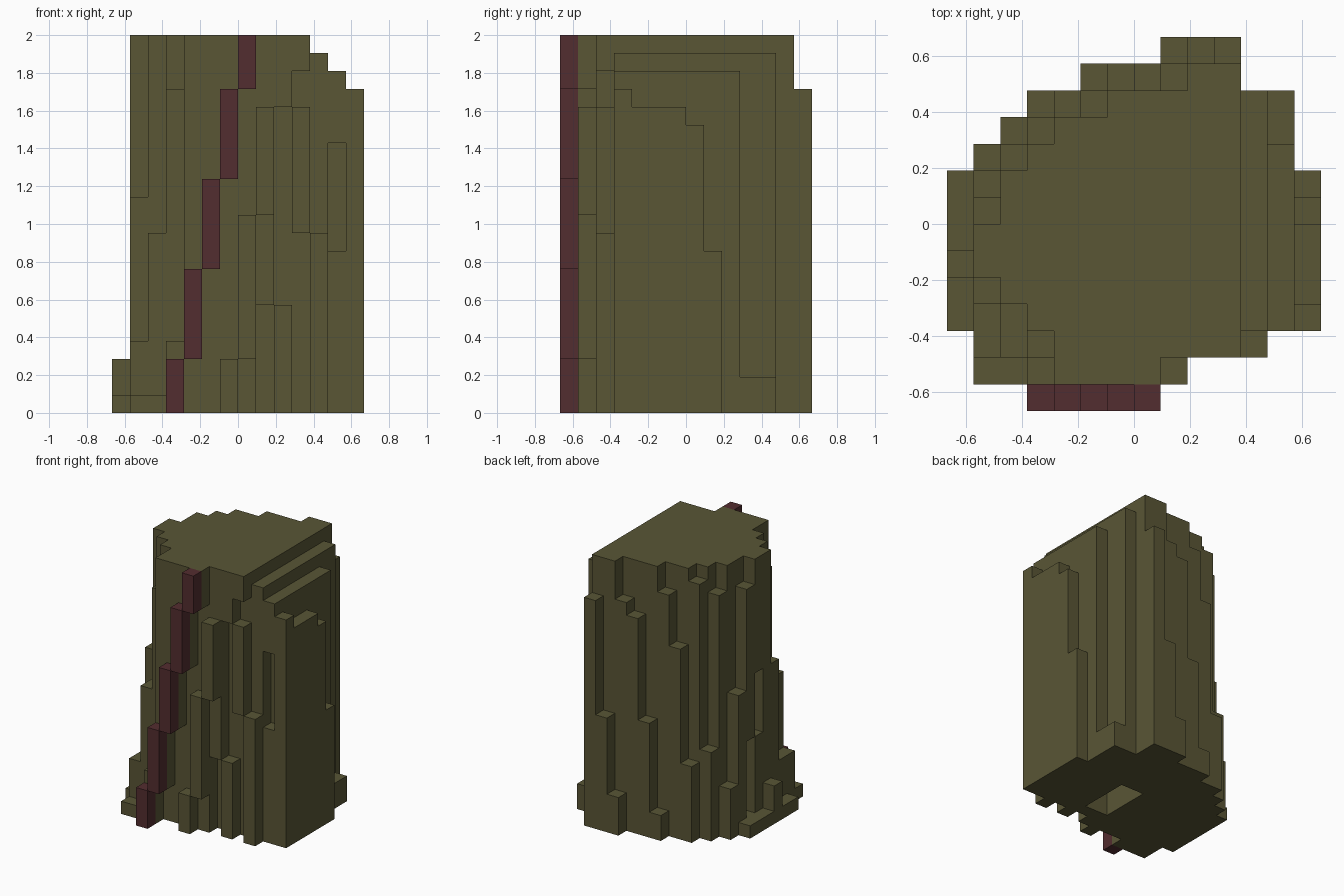
import bpy, bmesh
from mathutils import Vector

if "Cube" in bpy.data.objects:
    bpy.data.objects.remove(bpy.data.objects["Cube"])

U = 2 / 21          # block size
TOP = 21            # blocks in full height


def material(name, rgb):
    m = bpy.data.materials.new(name)
    m.diffuse_color = (*rgb, 1)
    m.use_nodes = True
    m.node_tree.nodes["Principled BSDF"].inputs["Base Color"].default_value = m.diffuse_color
    return m


def box(i, j, k):
    """Set of blocks in half-open index ranges."""
    return {(a, b, c) for a in range(*i) for b in range(*j) for c in range(*k)}


def build(name, cells, mat):
    """Skin a set of blocks with only its exposed faces."""
    bm = bmesh.new()
    cache = {}

    def vert(p):
        if p not in cache:
            cache[p] = bm.verts.new(((p[0] - 7) * U, (p[1] - 7) * U, p[2] * U))
        return cache[p]

    for c in sorted(cells):
        for axis in range(3):
            for side in (0, 1):
                n = list(c)
                n[axis] += 2 * side - 1
                if tuple(n) in cells:
                    continue
                u, v = (axis + 1) % 3, (axis + 2) % 3
                quad = []
                for du, dv in ((0, 0), (1, 0), (1, 1), (0, 1)):
                    p = list(c)
                    p[axis] += side
                    p[u] += du
                    p[v] += dv
                    quad.append(vert(tuple(p)))
                if not side:
                    quad.reverse()
                if bm.faces.get(quad) is None:
                    bm.faces.new(quad)
    me = bpy.data.meshes.new(name)
    bm.to_mesh(me)
    bm.free()
    me.materials.append(mat)
    ob = bpy.data.objects.new(name, me)
    bpy.context.collection.objects.link(ob)
    return ob


olive = material("olive_bark", (0.1, 0.092, 0.036))
maroon = material("maroon_vine", (0.086, 0.026, 0.029))

# Trunk rows front to back: first column, left heights, full columns, right heights
rows = [
    (1, [1, 1, 4], 4, [17]),
    (1, [4, 10, 18], 7, [10]),
    (0, [1, 4, 10], 8, [20, 19, 18]),
    (0, [1, 12], 9, [20, 19, 17]),
    (0, [3], 10, [20, 19, 17]),
    (0, [1], 10, [20, 19, 17]),
    (0, [1, 19], 9, [20, 19, 16]),
    (0, [1, 11], 9, [20, 19, 9]),
    (1, [4, 19], 8, [20, 19]),
    (2, [7, 20], 7, [20, 2]),
    (3, [6, 15, 19], 5, [20, 2]),
    (5, [2, 9, 17, 18], 2, []),
    (8, [3, 9, 18], 0, []),
]
trunk = set()
for j, (start, left, full, right) in enumerate(rows, 1):
    for i, h in enumerate(left + [TOP] * full + right, start):
        trunk |= box((i, i + 1), (j, j + 1), (0, h))

# Spiral bark grooves: column, row, bottom, top
for i, j, k0, k1 in [
    (4, 1, 0, 3), (5, 1, 0, 8), (6, 1, 3, 13), (7, 1, 11, 18),
    (7, 1, 0, 3), (8, 1, 0, 11),
    (8, 2, 0, 6), (9, 2, 6, 17), (10, 2, 0, 10), (10, 2, 17, 19),
    (12, 3, 9, 15), (1, 7, 1, 7), (1, 6, 7, 12),
]:
    trunk -= box((i, i + 1), (j, j + 1), (k0, k1))

# Hollow under the base
trunk -= box((7, 9), (4, 8), (0, 2))
build("trunk", trunk, olive)

# Vine climbing the front in steps
vine = set()
for i, k0, k1 in [(3, 0, 3), (4, 3, 8), (5, 8, 13), (6, 13, 18), (7, 18, 21)]:
    vine |= box((i, i + 1), (0, 1), (k0, k1))
build("vine", vine, maroon)
